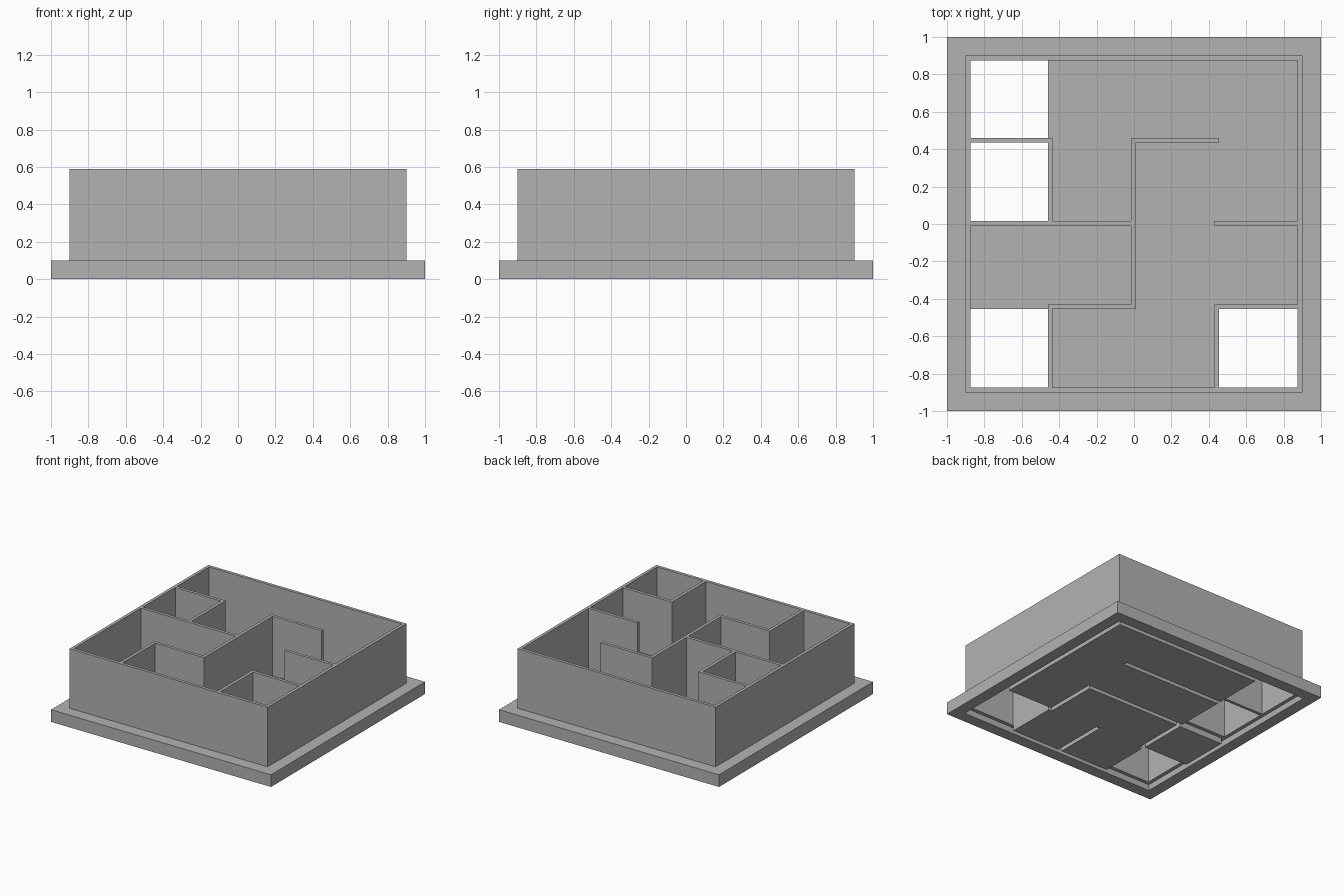
import bpy

if "Cube" in bpy.data.objects:
    bpy.data.objects.remove(bpy.data.objects["Cube"], do_unlink=True)

grey = bpy.data.materials.new("plain_grey")
grey.use_nodes = True
COLOUR = (0.45, 0.45, 0.45, 1)
grey.diffuse_color = COLOUR
grey.node_tree.nodes["Principled BSDF"].inputs["Base Color"].default_value = COLOUR

BASE, TOP, GROOVE = 0.10, 0.59, 0.05
OUT, IN = 0.90, 0.875          # outer wall faces
HALF = 0.0125                  # half of the wall thickness
# lines of the four by four cell layout
XS = [-0.8875, -0.4475, -0.0025, 0.4425, 0.8875]
YS = [-0.8875, -0.4425, 0.0025, 0.4475, 0.8875]


def box(name, x0, x1, y0, y1, z0, z1):
    bpy.ops.mesh.primitive_cube_add(
        size=1, location=((x0 + x1) / 2, (y0 + y1) / 2, (z0 + z1) / 2))
    ob = bpy.context.object
    ob.name = name
    ob.scale = (x1 - x0, y1 - y0, z1 - z0)
    bpy.ops.object.transform_apply(location=False, rotation=False, scale=True)
    ob.data.materials.append(grey)
    return ob


def cut(target, cutter):
    cutter.hide_render = True
    mod = target.modifiers.new("cut", "BOOLEAN")
    mod.operation = "DIFFERENCE"
    mod.solver = "EXACT"
    mod.object = cutter
    bpy.context.view_layer.objects.active = target
    bpy.ops.object.modifier_apply(modifier=mod.name)
    bpy.data.objects.remove(cutter, do_unlink=True)


def strip(name, axis, line, start, end, half, z0, z1):
    """Box along a layout line, from one crossing line to another."""
    if axis == "x":
        return box(name, XS[start] - half, XS[end] + half,
                   YS[line] - half, YS[line] + half, z0, z1)
    return box(name, XS[line] - half, XS[line] + half,
               YS[start] - half, YS[end] + half, z0, z1)


# Base plate
base = box("base_plate", -1, 1, -1, 1, 0, BASE)

# Drop holes through the floor
for col, row in [(0, 3), (0, 2), (0, 0), (3, 0)]:
    cut(base, box("hole_cutter", XS[col] + HALF, XS[col + 1] - HALF,
                  YS[row] + HALF, YS[row + 1] - HALF, -0.1, 0.2))

# Grooves under the base: perimeter, then inner lines
grooves = [("x", 0, 0, 4), ("x", 4, 0, 4), ("y", 0, 0, 4), ("y", 4, 0, 4),
           ("x", 3, 0, 3), ("x", 2, 0, 3), ("x", 1, 0, 1), ("x", 1, 3, 4),
           ("y", 3, 1, 2), ("y", 2, 0, 1), ("y", 1, 1, 2)]
for axis, line, start, end in grooves:
    cut(base, strip("groove_cutter", axis, line, start, end, 0.017, -0.1, GROOVE))

# Outer wall ring
ring = box("outer_wall", -OUT, OUT, -OUT, OUT, BASE, TOP)
cut(ring, box("ring_cutter", -IN, IN, -IN, IN, 0, 1))

# Inner partitions: direction, line, start and end crossings
partitions = [("x", 3, 0, 1), ("x", 3, 2, 3), ("x", 2, 0, 2), ("x", 2, 3, 4),
              ("x", 1, 1, 2), ("x", 1, 3, 4),
              ("y", 1, 2, 3), ("y", 1, 0, 1), ("y", 2, 1, 3), ("y", 3, 0, 1)]
for i, (axis, line, start, end) in enumerate(partitions):
    strip(f"partition_{i + 1}", axis, line, start, end, HALF, BASE, TOP)
